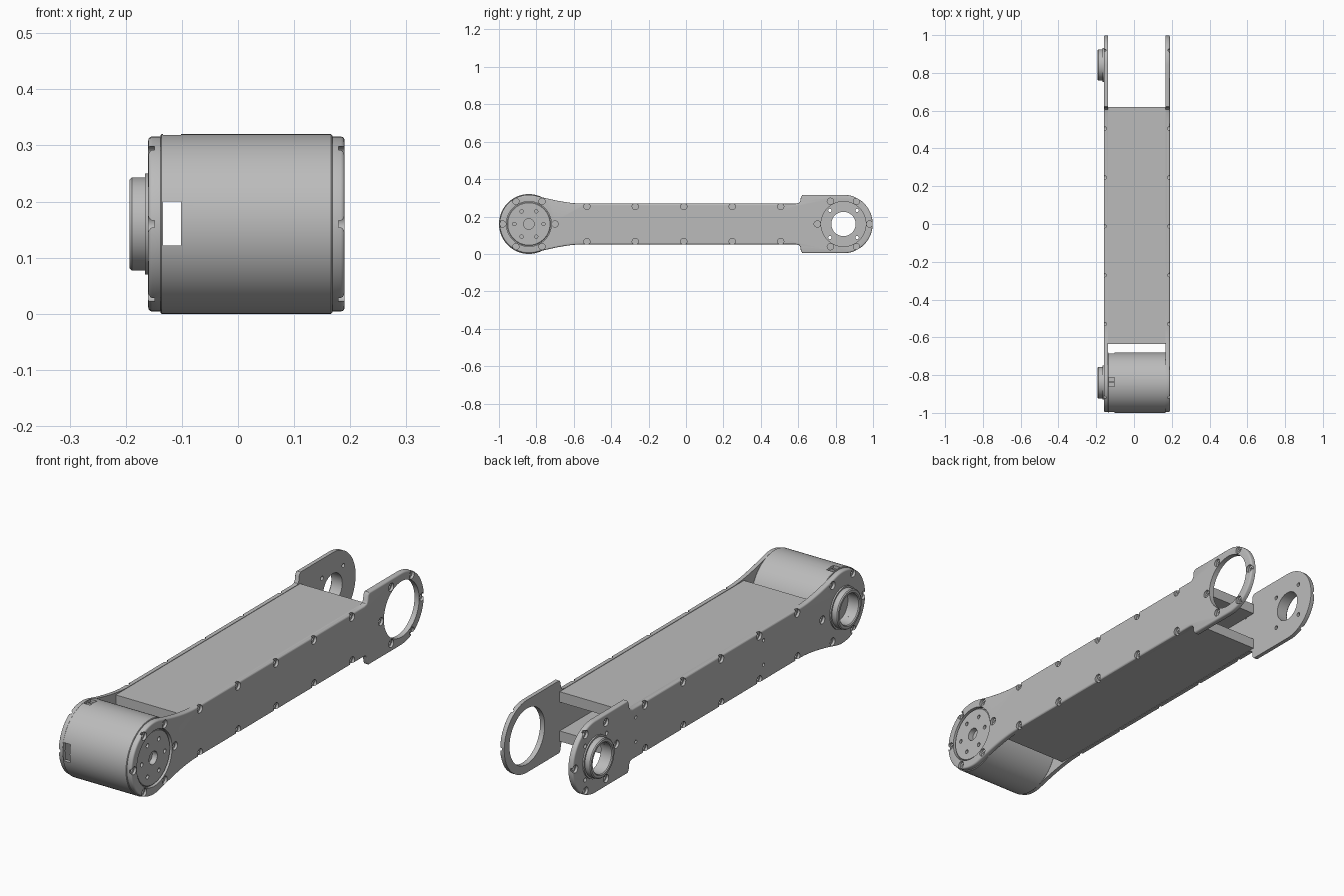
import bpy, bmesh, math
from mathutils import Vector

cube = bpy.data.objects.get("Cube")
if cube:
    bpy.data.objects.remove(cube, do_unlink=True)

# One brushed metal grey
metal = bpy.data.materials.new("metal_grey")
metal.use_nodes = True
GREY = (0.5, 0.5, 0.5, 1)
metal.diffuse_color = GREY
metal.node_tree.nodes["Principled BSDF"].inputs["Base Color"].default_value = GREY

MID_Z = 0.16
FRONT_Y, REAR_Y = -0.84, 0.842
END_R, BODY_H = 0.156, 0.109
INNER = {1: 0.168, -1: -0.138}      # inner faces of the two side plates
OUTER = {1: 0.19, -1: -0.16}        # outer faces


def finish(name, bm):
    bmesh.ops.recalc_face_normals(bm, faces=bm.faces)
    mesh = bpy.data.meshes.new(name)
    bm.to_mesh(mesh)
    bm.free()
    mesh.materials.append(metal)
    obj = bpy.data.objects.new(name, mesh)
    bpy.context.collection.objects.link(obj)
    return obj


def activate(obj):
    bpy.ops.object.select_all(action='DESELECT')
    obj.select_set(True)
    bpy.context.view_layer.objects.active = obj


def smooth(obj):
    activate(obj)
    bpy.ops.object.shade_smooth_by_angle(angle=math.radians(35))


def cut(obj, bm):
    cutter = finish("cutter", bm)
    cutter.hide_render = True
    mod = obj.modifiers.new("cut", 'BOOLEAN')
    mod.operation, mod.solver, mod.object = 'DIFFERENCE', 'EXACT', cutter
    activate(obj)
    bpy.ops.object.modifier_apply(modifier=mod.name)
    bpy.data.objects.remove(cutter, do_unlink=True)


def lathe(bm, profile, y, z=MID_Z, n=64):
    """Spin (radius, x) points about an x axis; closed ring if it starts off-axis."""
    rings = []
    for i in range(n):
        a = math.tau * i / n
        rings.append([bm.verts.new((x, y + r * math.cos(a), z + r * math.sin(a)))
                      for r, x in profile])
    start = -1 if profile[0][0] > 0 else 0
    for i in range(n):
        p, q = rings[i], rings[(i + 1) % n]
        for j in range(start, len(profile) - 1):
            bm.faces.new((p[j], p[j + 1], q[j + 1], q[j]))
    bmesh.ops.remove_doubles(bm, verts=[v for r in rings for v in r], dist=1e-6)


def turned(name, profile, y):
    bm = bmesh.new()
    lathe(bm, profile, y)
    return finish(name, bm)


def rod(bm, r, x0, x1, y, z=MID_Z, n=16):
    lathe(bm, [(0, x0), (r, x0), (r, x1), (0, x1)], y, z, n)


def box(bm, lo, hi):
    verts = bmesh.ops.create_cube(bm, size=1)["verts"]
    lo, hi = Vector(lo), Vector(hi)
    for v in verts:
        v.co = (lo + hi) / 2 + v.co * (hi - lo)


def around(y, radius, count, turn=0):
    return [(y + radius * math.cos(turn + math.tau * i / count),
             MID_Z + radius * math.sin(turn + math.tau * i / count)) for i in range(count)]


def outline():
    """Upper half of the side plate from nose to tail, then mirrored below."""
    top = []
    for i in range(25):
        a = math.radians(180 - 105 * i / 24)
        top.append((FRONT_Y + END_R * math.cos(a), END_R * math.sin(a)))
    a, b, c = Vector(top[-1]), Vector((-0.643, BODY_H)), Vector((-0.55, BODY_H))
    for i in range(1, 13):
        t = i / 12
        top.append(tuple(a * (1 - t) ** 2 + b * 2 * t * (1 - t) + c * t * t))
    top += [(0.59, BODY_H), (0.605, 0.113), (0.612, 0.124), (0.614, 0.145), (0.623, END_R)]
    for i in range(31):
        a = math.radians(90 - 90 * i / 30)
        top.append((REAR_Y + END_R * math.cos(a), END_R * math.sin(a)))
    return top + [(y, -z) for y, z in reversed(top[1:-1])]


# Screw positions shared by both plates
screws = around(FRONT_Y, 0.14, 6) + around(REAR_Y, 0.14, 6)
screws += [(-0.53 + 0.259 * i, MID_Z + s * 0.094) for i in range(5) for s in (-1, 1)]


def side_plate(name, side):
    x0, x1 = INNER[side], OUTER[side]
    bm = bmesh.new()
    face = bm.faces.new([bm.verts.new((x0, y, MID_Z + z)) for y, z in outline()])
    ext = bmesh.ops.extrude_face_region(bm, geom=[face])["geom"]
    moved = [g for g in ext if isinstance(g, bmesh.types.BMVert)]
    bmesh.ops.translate(bm, vec=(x1 - x0, 0, 0), verts=moved)
    rim = [e for e in bm.edges if all(abs(v.co.x - x1) < 1e-5 for v in e.verts)]
    bmesh.ops.bevel(bm, geom=rim, offset=0.007, segments=3, profile=0.5, affect='EDGES')
    plate = finish(name, bm)
    # Stepped screw recesses
    cuts = bmesh.new()
    out, seat, deep = x1 + side * 0.01, x1 - side * 0.011, x1 - side * 0.017
    for y, z in screws:
        lathe(cuts, [(0, out), (0.017, out), (0.017, seat), (0.008, seat), (0.008, deep), (0, deep)],
              y, z, 20)
    ends = (x0 - side * 0.02, x1 + side * 0.02)
    if side > 0:
        for y in (FRONT_Y, REAR_Y):
            rod(cuts, 0.12, *ends, y, n=64)
    else:
        for y in (FRONT_Y, REAR_Y):
            rod(cuts, 0.065, *ends, y, n=48)
        for y, z in around(REAR_Y, 0.103, 4, math.pi / 4):
            rod(cuts, 0.009, *ends, y, z)
        for y in (-0.3, 0.57):
            for z in (0.12, 0.225):
                rod(cuts, 0.007, *ends, y, z)
    cut(plate, cuts)
    smooth(plate)


side_plate("left_side_plate", 1)
side_plate("right_side_plate", -1)

# Upper and lower web panels between the plates
for name, z0, z1 in (("top_panel", 0.222, 0.267), ("bottom_panel", 0.053, 0.098)):
    bm = bmesh.new()
    box(bm, (INNER[-1], -0.635, z0), (INNER[1], 0.62, z1))
    finish(name, bm)

# Hollow motor drum with slots
xa, xb = INNER[-1], INNER[1]
drum = turned("motor_drum", [(0.145, xa), (0.158, xa), (0.16, xa + 0.002), (0.16, xb - 0.002),
                             (0.158, xb), (0.145, xb)], FRONT_Y)
cuts = bmesh.new()
box(cuts, (-0.134, -1.1, 0.122), (-0.102, -0.6, 0.2))
box(cuts, (-0.134, -0.86, 0.28), (-0.102, -0.812, 0.34))
cut(drum, cuts)
smooth(drum)

# Connector set inside the upper slot
bm = bmesh.new()
box(bm, (-0.136, -0.87, 0.29), (-0.1, -0.8, 0.306))
box(bm, (-0.134, -0.84, 0.304), (-0.102, -0.834, 0.314))
finish("slot_connector", bm)

# Output disc recessed in the left plate
disc = turned("output_disc", [(0, 0.15), (0.116, 0.15), (0.116, 0.181), (0.113, 0.184), (0, 0.184)],
              FRONT_Y)
cuts = bmesh.new()
rod(cuts, 0.028, 0.16, 0.2, FRONT_Y, n=32)
for y, z in around(FRONT_Y, 0.078, 6):
    rod(cuts, 0.009, 0.165, 0.2, y, z)
cut(disc, cuts)
smooth(disc)
smooth(turned("output_collar", [(0.114, 0.15), (0.122, 0.15), (0.122, 0.176), (0.114, 0.176)], FRONT_Y))

# Bearing hubs on the right plate
for name, y in (("front_hub", FRONT_Y), ("rear_hub", REAR_Y)):
    smooth(turned(name, [(0.065, -0.14), (0.09, -0.14), (0.09, -0.166), (0.083, -0.166),
                         (0.083, -0.189), (0.079, -0.193), (0.069, -0.193), (0.065, -0.189)], y))

# Closed floor of the front hub
smooth(turned("front_hub_floor", [(0, -0.138), (0.1, -0.138), (0.1, -0.134), (0, -0.134)], FRONT_Y))
